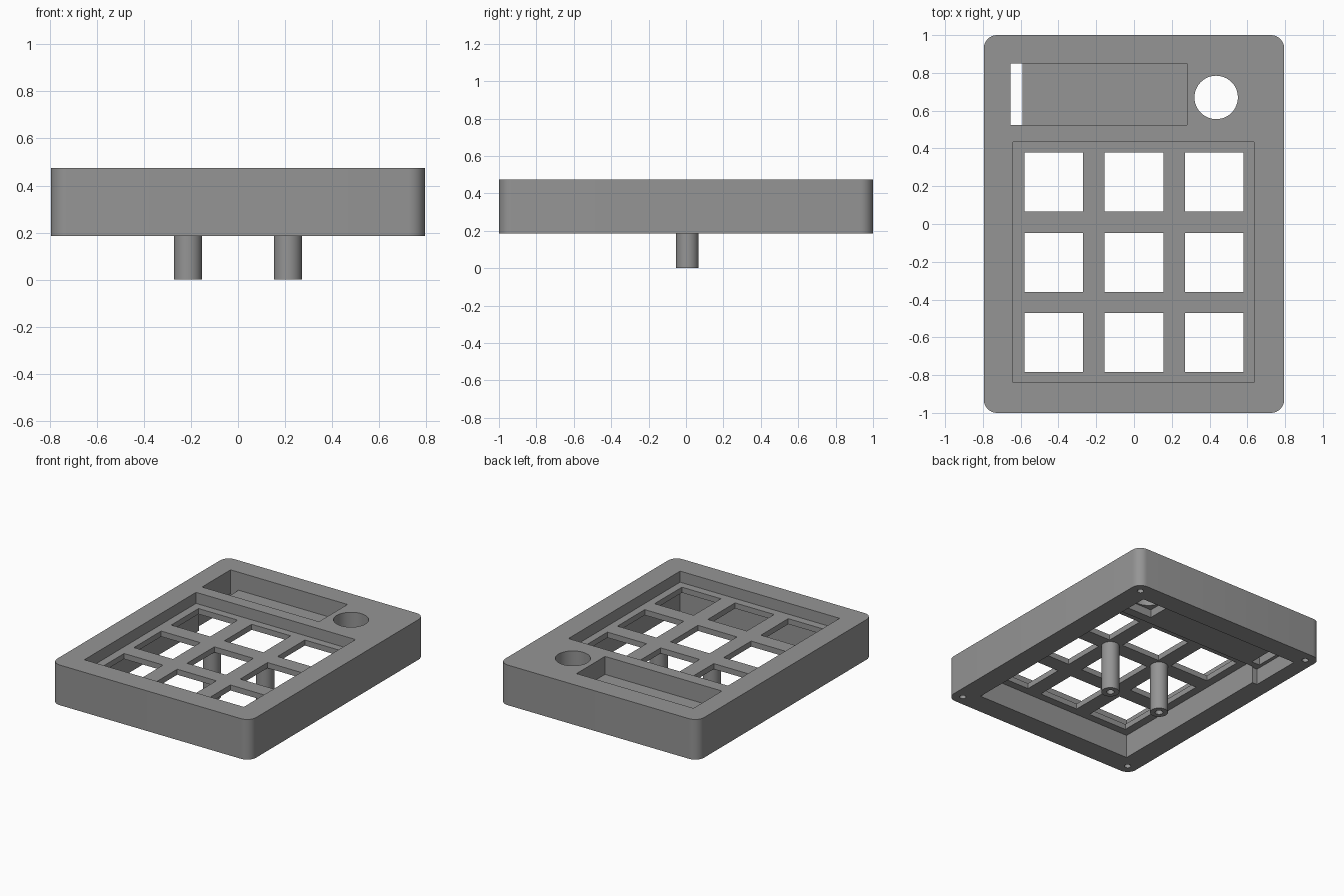
import bpy, bmesh, math
from mathutils import Matrix

if "Cube" in bpy.data.objects:
    bpy.data.objects.remove(bpy.data.objects["Cube"])

grey = bpy.data.materials.new("plain grey")
grey.diffuse_color = (0.3, 0.3, 0.3, 1)
grey.use_nodes = True
grey.node_tree.nodes["Principled BSDF"].inputs["Base Color"].default_value = grey.diffuse_color

BOTTOM, TOP = 0.185, 0.475


def finish(name, bm):
    mesh = bpy.data.meshes.new(name)
    bm.to_mesh(mesh)
    bm.free()
    mesh.materials.append(grey)
    ob = bpy.data.objects.new(name, mesh)
    bpy.context.collection.objects.link(ob)
    return ob


def box(name, x0, x1, y0, y1, z0, z1, radius=0):
    """Box by its limits, with optional rounded upright edges."""
    bm = bmesh.new()
    bmesh.ops.create_cube(bm, size=1)
    for v in bm.verts:
        v.co.x = x1 if v.co.x > 0 else x0
        v.co.y = y1 if v.co.y > 0 else y0
        v.co.z = z1 if v.co.z > 0 else z0
    if radius:
        upright = [e for e in bm.edges if abs(e.verts[0].co.z - e.verts[1].co.z) > 0.01]
        bmesh.ops.bevel(bm, geom=upright, offset=radius, segments=8, profile=0.5, affect='EDGES')
    return finish(name, bm)


def rod(name, x, y, r, z0, z1, sides=32):
    bm = bmesh.new()
    bmesh.ops.create_cone(bm, cap_ends=True, segments=sides, radius1=r, radius2=r, depth=z1 - z0,
                          matrix=Matrix.Translation((x, y, (z0 + z1) / 2)))
    return finish(name, bm)


def cut(target, cutters):
    """Subtract each cutter, bake the result and remove the cutters."""
    for c in cutters:
        c.hide_render = True
        m = target.modifiers.new("cut", 'BOOLEAN')
        m.operation, m.solver, m.object = 'DIFFERENCE', 'EXACT', c
    dg = bpy.context.evaluated_depsgraph_get()
    target.data = bpy.data.meshes.new_from_object(target.evaluated_get(dg))
    target.modifiers.clear()
    for c in cutters:
        bpy.data.objects.remove(c)


def smooth(ob):
    bpy.ops.object.select_all(action='DESELECT')
    ob.select_set(True)
    bpy.context.view_layer.objects.active = ob
    bpy.ops.object.shade_smooth_by_angle(angle=math.radians(30))


# Rounded case
case = box("case", -0.795, 0.795, -1, 1, BOTTOM, TOP, 0.07)
cutters = [
    # Keypad recess and hollow beneath it
    box("keypad_recess", -0.64, 0.635, -0.84, 0.435, 0.395, 0.6),
    box("keypad_hollow", -0.64, 0.635, -0.84, 0.48, 0.1, 0.355),
    # Screen pocket, its cable slot, and the hollow beneath
    box("screen_pocket", -0.655, 0.28, 0.525, 0.85, 0.345, 0.6),
    box("cable_slot", -0.655, -0.59, 0.525, 0.85, 0.2, 0.5),
    box("screen_hollow", -0.68, 0.635, 0.47, 0.855, 0.1, 0.302),
    # Round knob hole with a square seat under it
    rod("knob_hole", 0.435, 0.67, 0.115, 0.2, 0.6, 48),
    box("knob_seat", 0.31, 0.56, 0.545, 0.795, 0.2, 0.36),
]
# Key openings
for cx in (-0.425, 0, 0.425):
    for cy in (-0.627, -0.203, 0.223):
        cutters.append(box("key_opening", cx - 0.156, cx + 0.156, cy - 0.156, cy + 0.156, 0.2, 0.5))
# Screw holes in the corners of the rim
for sx in (-1, 1):
    for sy in (-1, 1):
        cutters.append(rod("screw_hole", sx * 0.72, sy * 0.925, 0.022, 0.1, 0.33, 20))
cut(case, cutters)
smooth(case)

# Hollow support posts under the key grid
for side, x in (("left", -0.2125), ("right", 0.2125)):
    post = rod(side + "_post", x, 0.007, 0.06, 0, 0.365)
    cut(post, [rod("post_bore", x, 0.007, 0.026, -0.1, 0.2, 20)])
    smooth(post)
